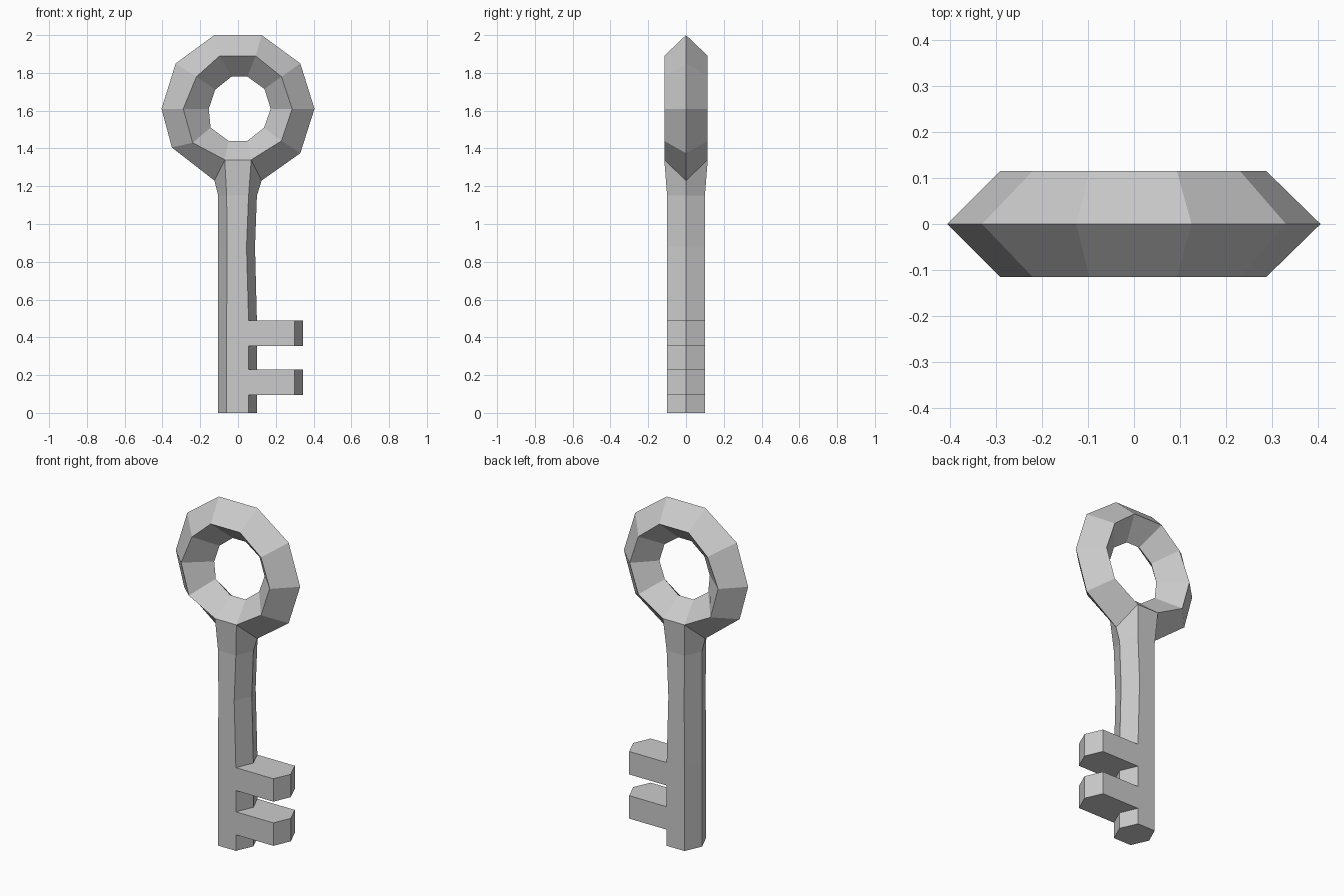
import bpy, bmesh

if "Cube" in bpy.data.objects:
    bpy.data.objects.remove(bpy.data.objects["Cube"])

bm = bmesh.new()

def quads(a, b, skip=()):
    """Join two closed loops of verts with quads; returns the faces."""
    n = len(a)
    return [bm.faces.new((a[i], a[(i + 1) % n], b[(i + 1) % n], b[i]))
            for i in range(n) if i not in skip]

def ring(points, y):
    return [bm.verts.new((x, y, z)) for x, z in points]

# Bow: slightly irregular ten-sided ring with a diamond section (x, z profiles)
outer = [(-.125, 1.23), (.125, 1.23), (.33, 1.375), (.405, 1.61), (.33, 1.85),
         (.125, 2), (-.125, 2), (-.33, 1.85), (-.405, 1.61), (-.35, 1.405)]
middle = [(-.07, 1.34), (.07, 1.34), (.23, 1.44), (.287, 1.61), (.23, 1.78),
          (.093, 1.89), (-.097, 1.89), (-.22, 1.78), (-.29, 1.61), (-.24, 1.43)]
inner = [(-.05, 1.44), (.05, 1.44), (.138, 1.51), (.173, 1.61), (.14, 1.715),
         (.05, 1.78), (-.035, 1.78), (-.12, 1.712), (-.155, 1.61), (-.145, 1.51)]
out = ring(outer, 0)
front = ring(middle, -.115)
inn = ring(inner, 0)
back = ring(middle, .115)
# the lowest outer segment stays open where the shaft joins
quads(out, front, skip=(0,))
quads(front, inn)
quads(inn, back)
quads(back, out, skip=(0,))

# Shaft: six-sided loops (z, left edge, left flat, right flat, right edge)
levels = [(1.15, -.105, -.06, .056, .1), (.88, -.105, -.058, .045, .09),
          (.49, -.105, -.06, .056, .1), (.355, -.105, -.06, .056, .1),
          (.23, -.105, -.06, .056, .1), (.095, -.105, -.06, .056, .1),
          (0, -.105, -.06, .056, .1)]
prev = [out[0], front[0], front[1], out[1], back[1], back[0]]
tooth_faces = []
for i, (z, le, lf, rf, re) in enumerate(levels):
    section = [(le, 0), (lf, -.1), (rf, -.1), (re, 0), (rf, .1), (lf, .1)]
    loop = [bm.verts.new((x, y, z)) for x, y in section]
    faces = quads(prev, loop)
    if i in (3, 5):
        tooth_faces.append(faces[2:4])
    prev = loop
bm.faces.new(prev)

# Teeth: pull the right-hand shaft faces outwards
for faces in tooth_faces:
    geom = bmesh.ops.extrude_face_region(bm, geom=faces)["geom"]
    verts = [g for g in geom if isinstance(g, bmesh.types.BMVert)]
    bmesh.ops.translate(bm, verts=verts, vec=(.244, 0, 0))
    live = [f for f in faces if f.is_valid]
    if live:
        bmesh.ops.delete(bm, geom=live, context='FACES_ONLY')

bmesh.ops.recalc_face_normals(bm, faces=bm.faces[:])
mesh = bpy.data.meshes.new("key")
bm.to_mesh(mesh)
bm.free()
bpy.context.collection.objects.link(bpy.data.objects.new("key", mesh))
